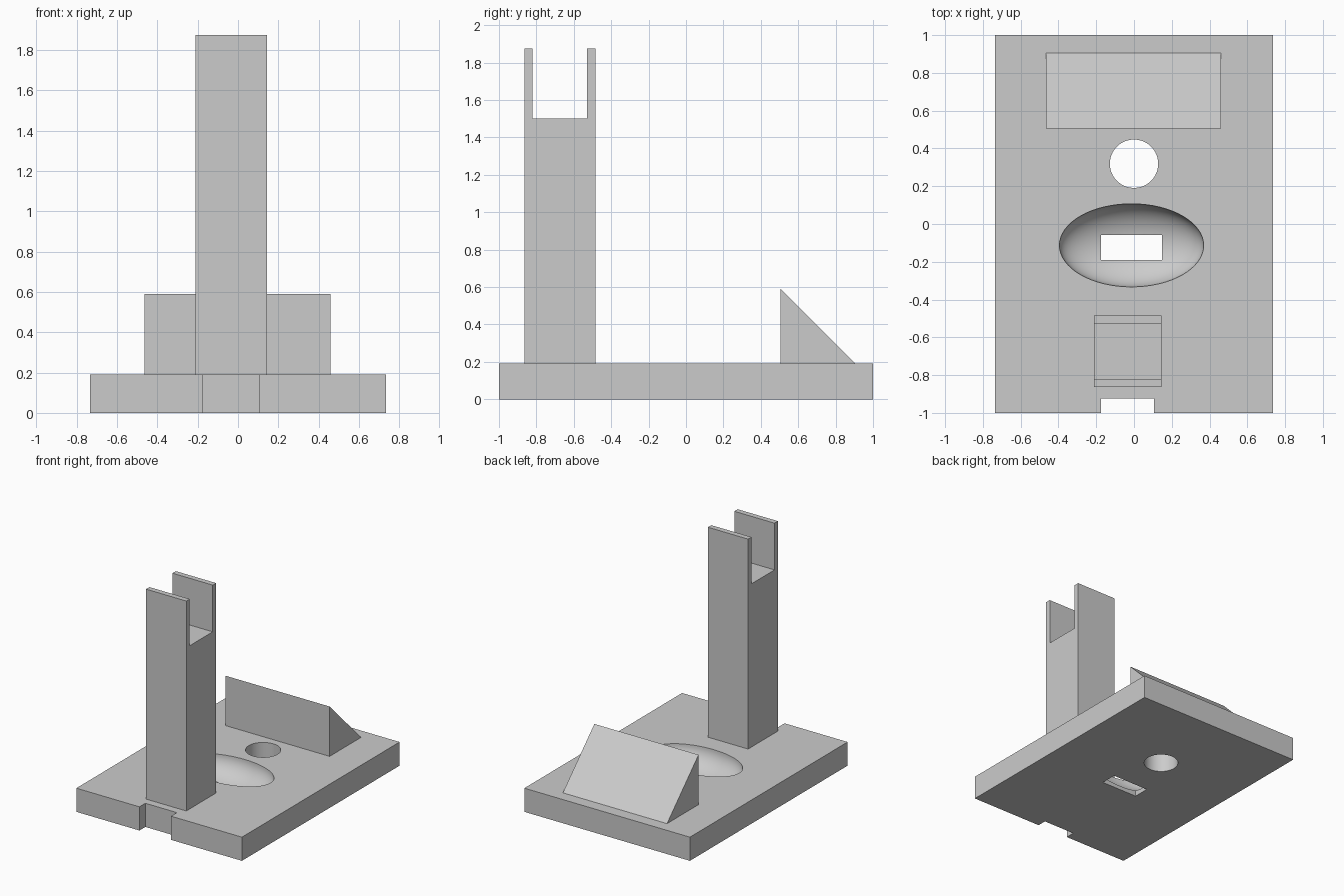
import bpy
import bmesh
from math import radians
from mathutils import Matrix, Vector

if "Cube" in bpy.data.objects:
    bpy.data.objects.remove(bpy.data.objects["Cube"])

grey = bpy.data.materials.new("light grey")
grey.use_nodes = True
colour = (0.6, 0.6, 0.6, 1)
grey.diffuse_color = colour
grey.node_tree.nodes["Principled BSDF"].inputs["Base Color"].default_value = colour

BASE_TOP = 0.19


def add_object(name, bm):
    bmesh.ops.recalc_face_normals(bm, faces=bm.faces)
    mesh = bpy.data.meshes.new(name)
    bm.to_mesh(mesh)
    bm.free()
    mesh.materials.append(grey)
    obj = bpy.data.objects.new(name, mesh)
    bpy.context.collection.objects.link(obj)
    return obj


def box(name, x, y, z):
    """Box from (low, high) pairs along each axis."""
    low, high = (Vector(c) for c in zip(x, y, z))
    bm = bmesh.new()
    place = Matrix.Translation((low + high) / 2) @ Matrix.Diagonal((*(high - low), 1))
    bmesh.ops.create_cube(bm, size=1, matrix=place)
    return add_object(name, bm)


def side_profile(name, x, points):
    """Extrude a (y, z) outline along x."""
    bm = bmesh.new()
    face = bm.faces.new([bm.verts.new((x[0], y, z)) for y, z in points])
    ext = bmesh.ops.extrude_face_region(bm, geom=[face])["geom"]
    moved = [v for v in ext if isinstance(v, bmesh.types.BMVert)]
    bmesh.ops.translate(bm, verts=moved, vec=(x[1] - x[0], 0, 0))
    return add_object(name, bm)


def cut(target, cutter):
    """Subtract a cutter and discard it."""
    mod = target.modifiers.new("cut", 'BOOLEAN')
    mod.operation = 'DIFFERENCE'
    mod.solver = 'EXACT'
    mod.object = cutter
    bpy.context.view_layer.objects.active = target
    bpy.ops.object.modifier_apply(modifier=mod.name)
    bpy.data.objects.remove(cutter)


# Base plate with front cable notch
base = box("base_plate", (-0.735, 0.735), (-1, 1), (0, BASE_TOP))
cut(base, box("notch_cutter", (-0.175, 0.105), (-1.1, -0.925), (-0.1, 0.3)))

# Oval dish sunk into the plate
bm = bmesh.new()
bmesh.ops.create_uvsphere(
    bm, u_segments=64, v_segments=32, radius=1,
    matrix=Matrix.Translation((-0.013, -0.113, BASE_TOP)) @ Matrix.Diagonal((0.382, 0.22, 0.17, 1)))
cut(base, add_object("dish_cutter", bm))

# Rectangular slot through the dish floor
cut(base, box("slot_cutter", (-0.175, 0.148), (-0.19, -0.058), (-0.1, 0.3)))

# Round hole through the plate
bm = bmesh.new()
bmesh.ops.create_cone(bm, cap_ends=True, segments=64, radius1=0.128, radius2=0.128,
                      depth=1, matrix=Matrix.Translation((0, 0.319, 0)))
cut(base, add_object("hole_cutter", bm))

# Forked upright column
side_profile("forked_column", (-0.212, 0.145), [
    (-0.863, BASE_TOP), (-0.485, BASE_TOP), (-0.485, 1.875), (-0.528, 1.875),
    (-0.528, 1.5), (-0.82, 1.5), (-0.82, 1.875), (-0.863, 1.875)])

# Rear wedge, sloping down to the back
side_profile("rear_wedge", (-0.465, 0.46), [
    (0.505, BASE_TOP), (0.905, BASE_TOP), (0.505, 0.59)])

# Smooth the dish and hole walls, keep crisp edges
bpy.ops.object.select_all(action='DESELECT')
base.select_set(True)
bpy.context.view_layer.objects.active = base
bpy.ops.object.shade_smooth_by_angle(angle=radians(30))
